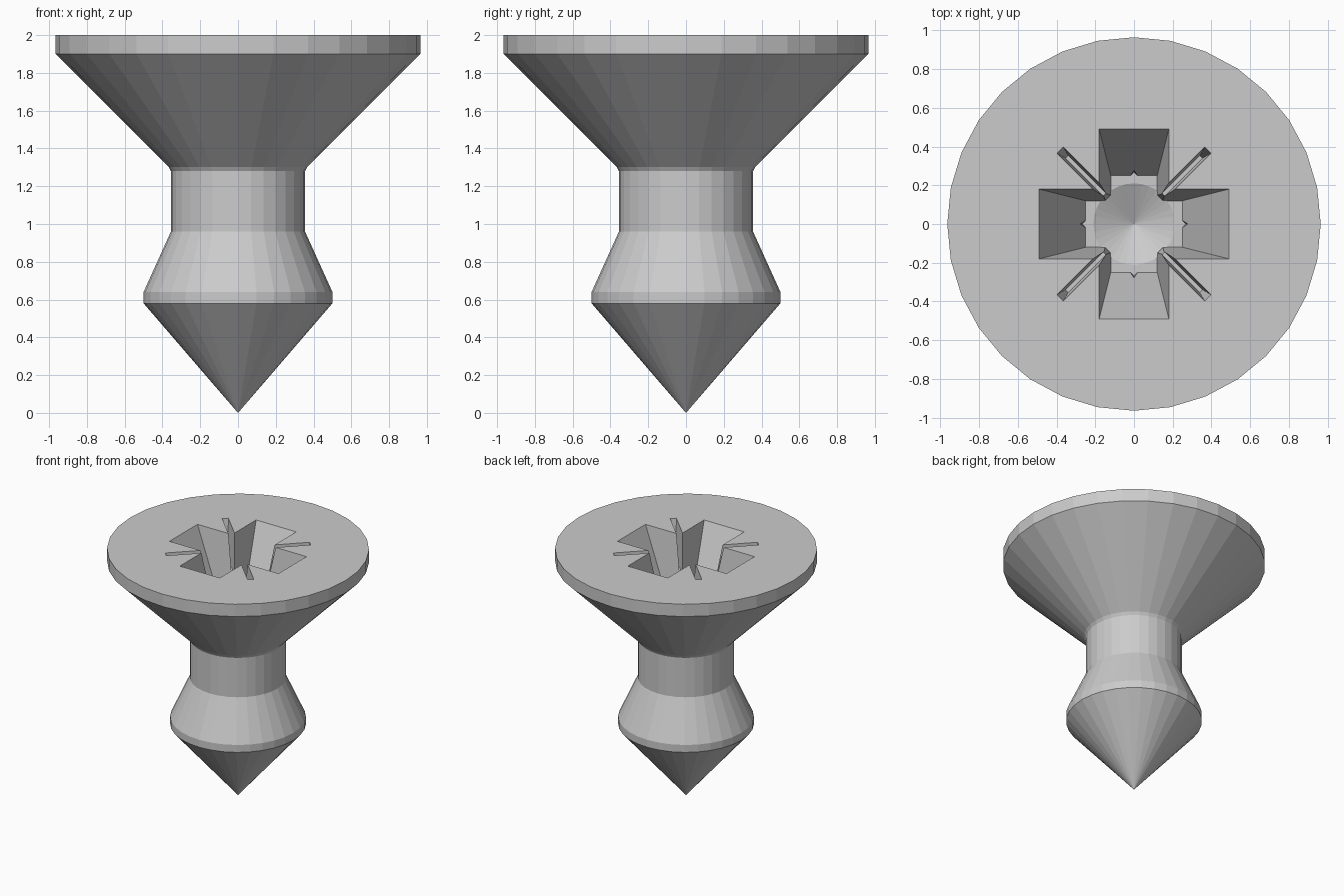
import bpy, bmesh, math
from mathutils import Matrix

if "Cube" in bpy.data.objects:
    bpy.data.objects.remove(bpy.data.objects["Cube"])

SIDES = 32
TOP, FLOOR = 2.0, 1.47


def make_object(name, bm):
    bmesh.ops.recalc_face_normals(bm, faces=bm.faces)
    mesh = bpy.data.meshes.new(name)
    bm.to_mesh(mesh)
    bm.free()
    obj = bpy.data.objects.new(name, mesh)
    bpy.context.collection.objects.link(obj)
    return obj


def lathe(name, profile):
    """Closed solid of revolution; points with zero radius become poles."""
    bm = bmesh.new()
    rings = []
    for r, z in profile:
        n = SIDES if r > 0 else 1
        rings.append([bm.verts.new((r * math.cos(math.tau * i / SIDES),
                                    r * math.sin(math.tau * i / SIDES), z)) for i in range(n)])
    for a, b in zip(rings, rings[1:]):
        for i in range(SIDES):
            j = (i + 1) % SIDES
            quad = [a[i % len(a)], a[j % len(a)], b[j % len(b)], b[i % len(b)]]
            bm.faces.new(list(dict.fromkeys(quad)))
    for ring in (rings[0], rings[-1]):
        if len(ring) > 1:
            bm.faces.new(ring)
    return make_object(name, bm)


def tapered_block(name, top, bottom, z_bottom, angle):
    """Tapered box: half sizes at the head surface and at its floor."""
    k = 0.1 / (TOP - z_bottom)  # extend the taper above the head
    over = [t + (t - b) * k for t, b in zip(top, bottom)]
    bm = bmesh.new()
    bmesh.ops.create_cube(bm, size=2)
    for v in bm.verts:
        hx, hy = over if v.co.z > 0 else bottom
        v.co = (v.co.x * hx, v.co.y * hy, TOP + 0.1 if v.co.z > 0 else z_bottom)
    bm.transform(Matrix.Rotation(math.radians(angle), 4, 'Z'))
    return make_object(name, bm)


# Pin body: point, barb, neck and countersunk head
screw = lathe("screw_body", [(0, 0), (0.5, 0.58), (0.5, 0.64), (0.355, 0.96),
                             (0.355, 1.28), (0.368, 1.303), (0.965, 1.9), (0.965, TOP)])

# Drive recess: cross arms, chamfered centre, thin diagonal slots, conical bottom
cutters = []
for a in (0, 90):
    cutters.append(tapered_block("cross_cutter", (0.49, 0.18), (0.25, 0.12), FLOOR, a))
cutters.append(tapered_block("centre_cutter", (0.245, 0.245), (0.19, 0.19), FLOOR, 45))
for a in (45, 135):
    cutters.append(tapered_block("slot_cutter", (0.54, 0.023), (0.49, 0.01), 1.7, a))
cutters.append(lathe("drill_cutter", [(0, FLOOR - 0.1), (0.21, FLOOR), (0.21, FLOOR + 0.01), (0, FLOOR + 0.01)]))

bpy.context.view_layer.objects.active = screw
for c in cutters:
    c.hide_render = True
    mod = screw.modifiers.new("recess", 'BOOLEAN')
    mod.operation, mod.solver, mod.object = 'DIFFERENCE', 'EXACT', c
    bpy.ops.object.modifier_apply(modifier=mod.name)
    bpy.data.objects.remove(c)
